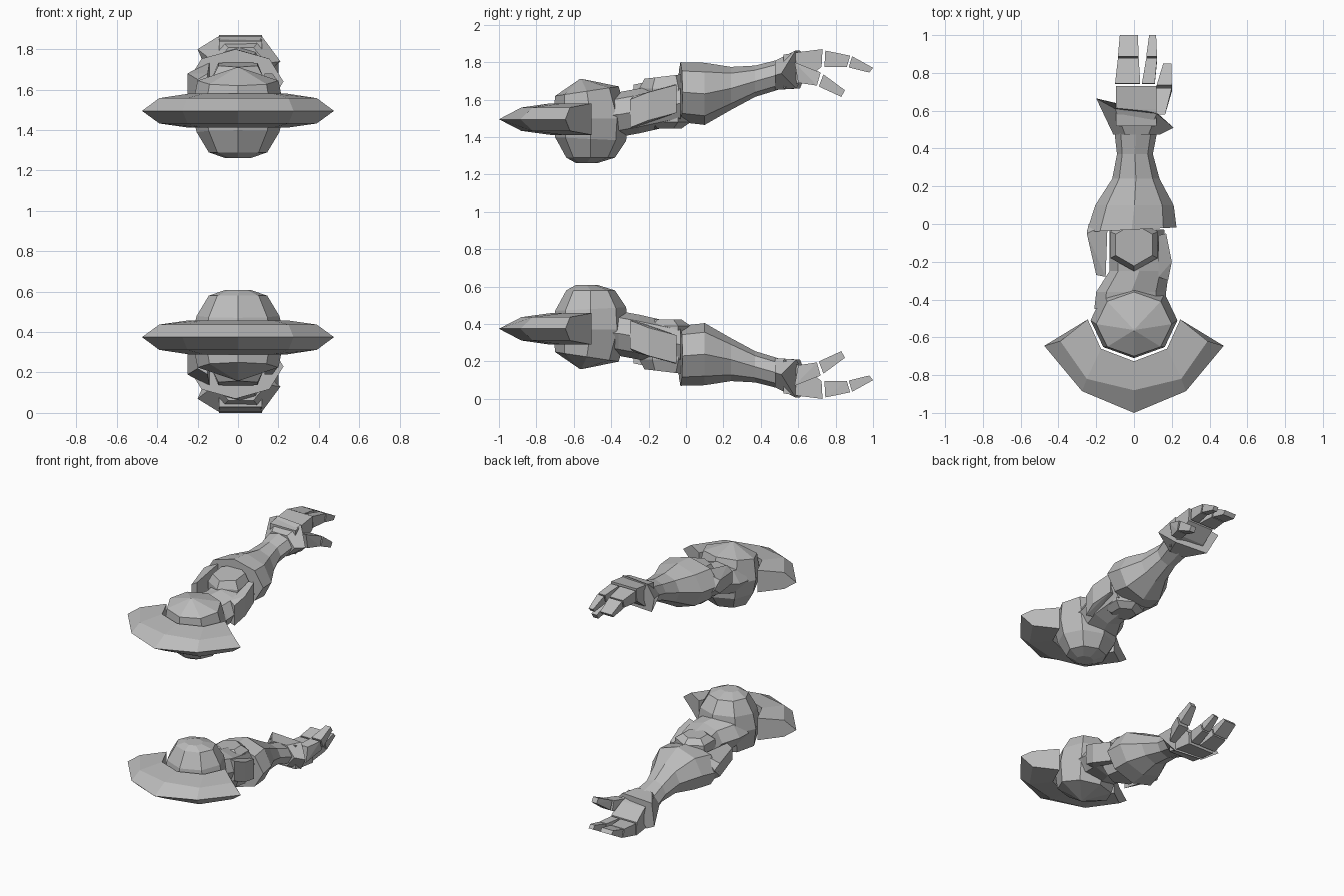
import bpy, bmesh, math

MID = 0.935  # height of the plane between the two arms
grey = bpy.data.materials.new("plain grey")
grey.diffuse_color = (0.5, 0.5, 0.5, 1)


def finish(name, bm):
    """Make an object and mirror it into the lower arm."""
    bmesh.ops.recalc_face_normals(bm, faces=bm.faces)
    for v in bm.verts:
        v.co.z -= MID
    me = bpy.data.meshes.new(name)
    bm.to_mesh(me)
    bm.free()
    me.materials.append(grey)
    ob = bpy.data.objects.new(name, me)
    ob.location.z = MID
    bpy.context.collection.objects.link(ob)
    mod = ob.modifiers.new("lower arm", 'MIRROR')
    mod.use_axis = (False, False, True)
    mod.use_mirror_merge = False


def loft(name, rings):
    bm = bmesh.new()
    rows = [[bm.verts.new(p) for p in r] for r in rings]
    n = len(rows[0])
    for a, b in zip(rows, rows[1:]):
        for i in range(n):
            j = (i + 1) % n
            bm.faces.new((a[i], a[j], b[j], b[i]))
    bm.faces.new(rows[0])
    bm.faces.new(rows[-1])
    finish(name, bm)


def hull(name, pts):
    bm = bmesh.new()
    vs = [bm.verts.new(p) for p in pts]
    res = bmesh.ops.convex_hull(bm, input=vs)
    bmesh.ops.delete(bm, geom=list({g for g in res["geom_interior"] + res["geom_unused"]
                                    if isinstance(g, bmesh.types.BMVert)}), context='VERTS')
    finish(name, bm)


def section(y, x0, x1, z0, z1, slant=0.0, n=8, turn=0.0):
    """Upright cross-section across the arm."""
    cx, cz, rx, rz = (x0 + x1) / 2, (z0 + z1) / 2, (x1 - x0) / 2, (z1 - z0) / 2
    out = []
    for i in range(n):
        a = 2 * math.pi * i / n + turn
        x = cx + rx * math.cos(a)
        out.append((x, y + slant * (x - cx), cz + rz * math.sin(a)))
    return out


def disc(z, cy, rx, ry, tilt=0.0, n=8, turn=0.0):
    """Level cross-section, optionally tilted along the arm."""
    out = []
    for i in range(n):
        a = 2 * math.pi * i / n + turn
        dy = ry * math.sin(a)
        out.append((rx * math.cos(a), cy + dy, z + tilt * dy))
    return out


# Shoulder ball
loft("shoulder", [disc(1.262, -0.53, 0.065, 0.06), disc(1.29, -0.51, 0.145, 0.13),
                  disc(1.39, -0.51, 0.205, 0.19, -0.05), disc(1.5, -0.51, 0.23, 0.2),
                  disc(1.645, -0.53, 0.20, 0.17, 0.15), disc(1.71, -0.56, 0.008, 0.008)])

# Shoulder guard: a wedge-edged collar swept around the front
inner = [(-0.245, -0.505), (-0.175, -0.66), (0, -0.727), (0.175, -0.66), (0.245, -0.505)]
ridge = [(-0.39, -0.62), (-0.25, -0.82), (0, -0.88), (0.25, -0.82), (0.39, -0.62)]
rim = [(-0.475, -0.645), (-0.275, -0.885), (0, -1.0), (0.275, -0.885), (0.475, -0.645)]
loft("shoulder_guard", [[(*i, 1.58), (*r, 1.558), (*o, 1.495), (*r, 1.433), (*i, 1.412)]
                        for i, r, o in zip(inner, ridge, rim)])

# Upper arm
loft("upper_arm", [section(-0.45, -0.21, 0.17, 1.41, 1.62), section(-0.36, -0.20, 0.17, 1.40, 1.64),
                   section(-0.25, -0.13, 0.185, 1.42, 1.66), section(-0.03, -0.13, 0.16, 1.47, 1.69)])

# Upper arm side plate
hull("arm_side_plate", [(0.18, -0.30, 1.45), (0.18, -0.30, 1.60), (0.20, -0.20, 1.49),
                        (0.20, -0.20, 1.64), (0.17, -0.05, 1.53), (0.17, -0.05, 1.68),
                        (0.13, -0.06, 1.53), (0.13, -0.06, 1.68), (0.13, -0.28, 1.45),
                        (0.13, -0.28, 1.62)])

# Six-sided elbow joint
h = math.pi / 6
loft("elbow", [disc(1.445, -0.11, 0.085, 0.085, 0, 6, h), disc(1.48, -0.11, 0.14, 0.135, 0, 6, h),
               disc(1.66, -0.11, 0.145, 0.14, 0, 6, h), disc(1.725, -0.11, 0.112, 0.112, 0.12, 6, h)])

# Forearm, with the flap that reaches back over the elbow
loft("forearm", [section(-0.03, -0.25, 0.225, 1.48, 1.80, 0.05), section(0.10, -0.205, 0.21, 1.465, 1.797),
                 section(0.24, -0.115, 0.135, 1.545, 1.775), section(0.37, -0.09, 0.10, 1.615, 1.782),
                 section(0.50, -0.105, 0.125, 1.655, 1.815)])
hull("forearm_flap", [(-0.20, -0.27, 1.56), (-0.20, -0.27, 1.65), (-0.15, -0.28, 1.54),
                      (-0.15, -0.28, 1.68), (-0.25, -0.05, 1.58), (-0.25, -0.05, 1.68),
                      (-0.14, 0.0, 1.52), (-0.14, 0.0, 1.74), (-0.24, 0.0, 1.62)])

# Flared cuff
back = section(0.475, -0.11, 0.14, 1.64, 1.82, 0, 6)
loft("cuff", [back, [(0.21, 0.51, 1.74), (0.12, 0.585, 1.862), (-0.10, 0.61, 1.862),
                     (-0.20, 0.665, 1.80), (-0.14, 0.61, 1.66), (0.12, 0.59, 1.66)]])

# Palm
hull("palm", [(x, y, z) for x in (-0.095, 0.118)
              for y, z in ((0.52, 1.84), (0.52, 1.66), (0.61, 1.855), (0.73, 1.87),
                           (0.725, 1.775), (0.63, 1.70))])


def finger_part(name, a, b):
    """Box between two ends, each given as x0, x1, top (y, z), bottom (y, z)."""
    hull(name, [(x, *p) for e in (a, b) for x in e[:2] for p in e[2:]])


# Fingers: two joints each
base, mid = ((0.745, 1.862), (0.74, 1.775)), ((0.878, 1.835), (0.86, 1.775))
mid2, tip = ((0.888, 1.832), (0.87, 1.772)), ((1.0, 1.77), (0.98, 1.745))
for label, w in (("wide_finger", ((-0.10, 0.033), (-0.085, 0.025), (-0.075, 0.02))),
                 ("slim_finger", ((0.042, 0.11), (0.065, 0.122), (0.08, 0.117)))):
    finger_part(label + "_base", (*w[0], *base), (*w[1], *mid))
    finger_part(label + "_tip", (*w[1], *mid2), (*w[2], *tip))

# Thumb
finger_part("thumb_root", (0.09, 0.165, (0.58, 1.80), (0.60, 1.69)),
            (0.115, 0.20, (0.72, 1.745), (0.70, 1.675)))
finger_part("thumb_tip", (0.12, 0.20, (0.735, 1.735), (0.71, 1.67)),
            (0.155, 0.198, (0.85, 1.65), (0.83, 1.615)))
